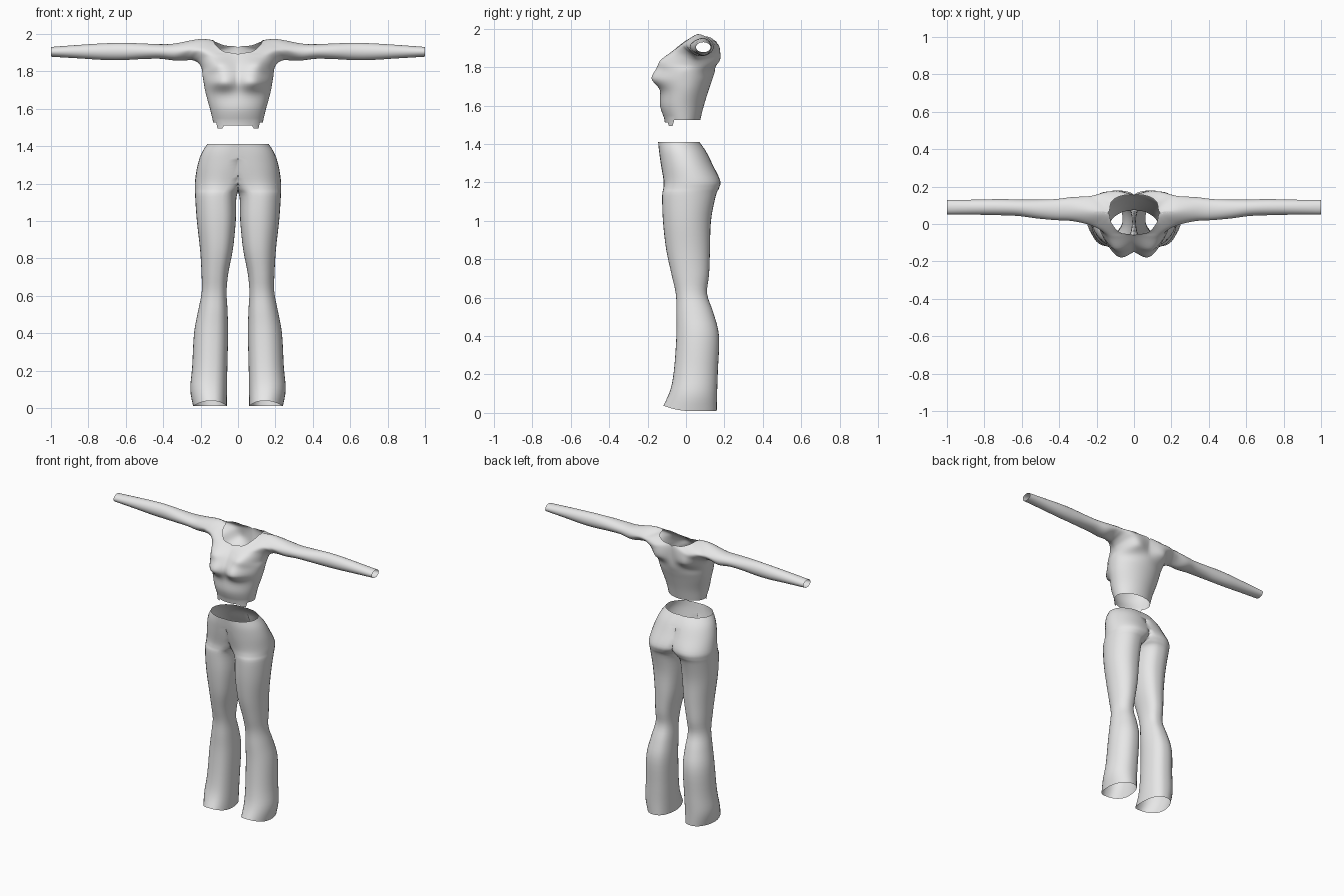
import bpy
import bmesh
from math import sin, cos, pi, exp
from mathutils import Vector

cube = bpy.data.objects.get("Cube")
if cube:
    bpy.data.objects.remove(cube, do_unlink=True)

grey = bpy.data.materials.new("plain_grey_cloth")
grey.use_nodes = True
grey.diffuse_color = (0.8, 0.8, 0.8, 1)
grey.node_tree.nodes["Principled BSDF"].inputs["Base Color"].default_value = (0.8, 0.8, 0.8, 1)

COLS = 32


def catmull(a, b, c, d, t):
    return 0.5 * (2 * b + (c - a) * t + (2 * a - 5 * b + 4 * c - d) * t * t
                  + (3 * b - a - 3 * c + d) * t ** 3)


def refine(keys, steps, before=None, after=None):
    """Smooth curve through vectors, with optional neighbours beyond the ends."""
    pts = [before or keys[0]] + list(keys) + [after or keys[-1]]
    out = [catmull(*pts[i:i + 4], s / steps)
           for i in range(len(keys) - 1) for s in range(steps)]
    return out + [keys[-1].copy()]


def half_shell(name, rows):
    """Skin rows of points on the +x side, open the middle and mirror it."""
    bm = bmesh.new()
    grid = [[bm.verts.new((max(p.x, 0), p.y, p.z)) for p in row] for row in rows]
    for low, high in zip(grid, grid[1:]):
        for i in range(COLS):
            bm.faces.new((low[i], low[i + 1], high[i + 1], high[i]))
    inner = [f for f in bm.faces if all(v.co.x < 1e-5 for v in f.verts)]
    bmesh.ops.delete(bm, geom=inner, context='FACES')
    bmesh.ops.remove_doubles(bm, verts=bm.verts, dist=1e-4)
    bmesh.ops.recalc_face_normals(bm, faces=bm.faces)
    for f in bm.faces:
        f.smooth = True
    mesh = bpy.data.meshes.new(name)
    bm.to_mesh(mesh)
    bm.free()
    mesh.materials.append(grey)
    obj = bpy.data.objects.new(name, mesh)
    bpy.context.collection.objects.link(obj)
    mirror = obj.modifiers.new("left_right", 'MIRROR')
    mirror.use_clip = True
    mirror.merge_threshold = 0.0005
    return obj


# Trousers: height, outer x, inner x (negative where the legs join), front y, back y
front_back = [(1.41, -.145, .07), (1.36, -.14, .105), (1.29, -.13, .14), (1.21, -.117, .178),
              (1.17, -.118, .172), (1.13, -.124, .155), (1.0, -.12, .13), (.85, -.103, .125),
              (.72, -.075, .12), (.62, -.053, .11), (.52, -.05, .143), (.4, -.05, .172),
              (.22, -.063, .166), (.1, -.085, .162), (.01, -.118, .16)]
sides = [(.165, -.12), (.196, -.11), (.218, -.095), (.23, -.055), (.23, -.02), (.229, .008),
         (.22, .012), (.203, .027), (.195, .052), (.194, .061), (.213, .056), (.235, .053),
         (.245, .057), (.255, .059), (.24, .06)]


def trouser_row(sec):
    z, yf, yb, xo, xi = sec
    cx, rx, cy, ry = (xo + xi) / 2, (xo - xi) / 2, (yf + yb) / 2, (yb - yf) / 2
    row = []
    for i in range(COLS + 1):
        a = 2 * pi * i / COLS
        c, s = cos(a), sin(a)
        x = cx + rx * c if c > 0 else cx - rx * abs(c) ** 0.7
        # the hem arches up over the front of the foot
        lift = .03 * max(0, -s) ** 2 * max(0, 1 - z / .15)
        row.append(Vector((x, cy + ry * s, z + lift)))
    return row


sections = refine([Vector(a + b) for a, b in zip(front_back, sides)], 4)
half_shell("flared_trousers", [trouser_row(s) for s in sections])


# Top, lower body: height, half width, front y, back y
def body_row(z, w, yf, yb):
    cy, ry = (yf + yb) / 2, (yb - yf) / 2
    return [Vector((w * sin(pi * i / COLS), cy - ry * cos(pi * i / COLS), z))
            for i in range(COLS + 1)]


body = [body_row(*r) for r in [(1.525, .132, -.11, .074), (1.6, .15, -.135, .093),
                               (1.68, .172, -.132, .118), (1.73, .182, -.13, .135),
                               (1.78, .19, -.125, .15)]]

# Yoke rows fan from chest to armhole: front end, front, underarm, back, back end
yoke_keys = [
    [(0, -.105, 1.835), (.115, -.115, 1.83), (.193, .03, 1.81), (.12, .168, 1.83), (0, .155, 1.84)],
    [(0, -.06, 1.89), (.14, -.068, 1.872), (.204, .045, 1.835), (.14, .17, 1.88), (0, .158, 1.925)],
    [(.075, -.045, 1.905), (.17, -.04, 1.89), (.22, .055, 1.85), (.17, .165, 1.9), (.07, .15, 1.938)],
    [(.12, .005, 1.942), (.2, -.02, 1.908), (.238, .06, 1.858), (.2, .157, 1.912), (.12, .12, 1.957)],
    [(.14, .06, 1.967), (.23, -.008, 1.915), (.255, .065, 1.86), (.23, .15, 1.917), (.14, .06, 1.967)],
    [(.215, .068, 1.971), (.265, .003, 1.915), (.285, .07, 1.858), (.265, .147, 1.915), (.215, .068, 1.971)],
]


def yoke_row(keys):
    p = [Vector(k) for k in keys]
    if p[0] == p[-1]:
        return refine(p, COLS // 4, p[-2], p[1])
    return refine(p, COLS // 4, 2 * p[0] - p[1], 2 * p[-1] - p[-2])


yoke = [yoke_row(k) for k in yoke_keys]


# Sleeves: x, centre y, y radius, centre z, z radius
def sleeve_row(x, cy, ry, cz, rz):
    return [Vector((x, cy - ry * sin(2 * pi * i / COLS), cz + rz * cos(2 * pi * i / COLS)))
            for i in range(COLS + 1)]


sleeve = [sleeve_row(*r) for r in [(.34, .08, .063, 1.903, .045), (.42, .077, .056, 1.906, .039),
                                   (.52, .08, .05, 1.907, .042), (.62, .087, .044, 1.906, .046),
                                   (.72, .09, .043, 1.905, .044), (.85, .09, .04, 1.905, .036),
                                   (1, .09, .038, 1.904, .026)]]

columns = [refine(col, 5) for col in zip(*(body + yoke + sleeve))]
rows = [list(r) for r in zip(*columns)]

# Bust: a rounded swell, tighter below than above
for row in rows:
    for p in row:
        if p.y < 0 and p.x < .2:
            dz = (p.z - 1.745) / (.05 if p.z > 1.745 else .034)
            p.y -= .062 * exp(-(((p.x - .08) / .052) ** 2 + dz * dz) / 2)

# Lower front hem with a small point at each side
for p in rows[0]:
    if p.y < 0 and p.x < .115:
        p.z -= .03 if p.x > .08 else .014

half_shell("cropped_top", rows)
